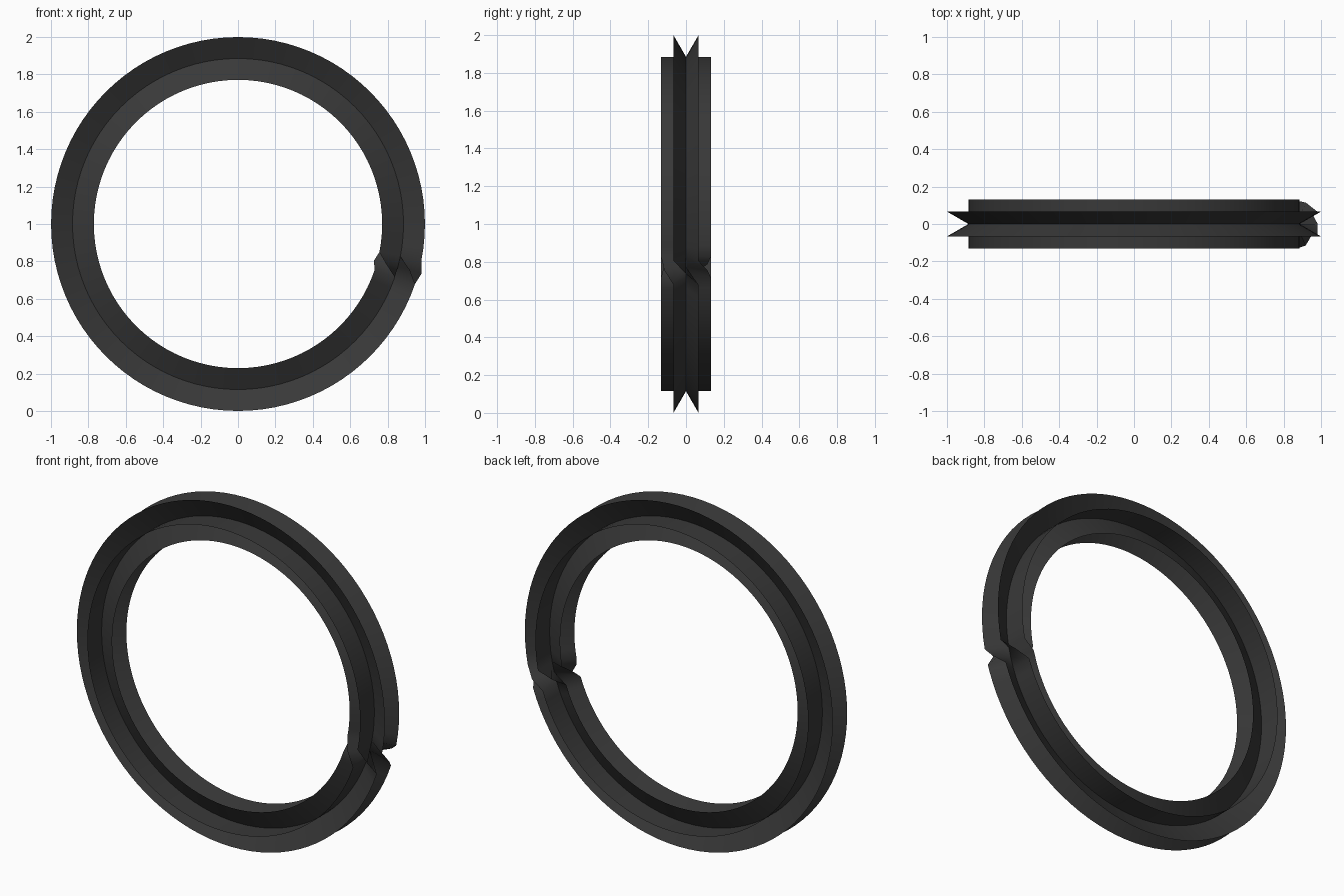
import bpy, bmesh, math

if "Cube" in bpy.data.objects:
    bpy.data.objects.remove(bpy.data.objects["Cube"])

SEGMENTS = 96      # steps round the ring
FINS = 6           # fins radiating from the core circle
CORE, FIN = 0.885, 0.132
TWIST_STEPS = 2    # short stretch where the fins turn by one place
START = math.radians(-11.25)

bm = bmesh.new()
step = 2 * math.pi / SEGMENTS


def point(i, k, length):
    """Point on fin k at step i, travelling clockwise seen from the front."""
    a = START - i * step
    turn = min(i / TWIST_STEPS, 1.0)
    f = math.radians(60) * (k - turn)
    r = CORE + length * math.sin(f)
    return (r * math.cos(a), length * math.cos(f), 1 + r * math.sin(a))


# Six thin fins, each with an edge on the core circle and a free outer edge
core = [[bm.verts.new(point(i, k, 0)) for k in range(FINS)] for i in range(SEGMENTS)]
tip = [[bm.verts.new(point(i, k, FIN)) for k in range(FINS)] for i in range(SEGMENTS)]
for i in range(SEGMENTS):
    j = (i + 1) % SEGMENTS
    for k in range(FINS):
        # After a full lap every fin joins its neighbour
        n = k if j else (k - 1) % FINS
        face = bm.faces.new((core[i][k], tip[i][k], tip[j][n], core[j][n]))
        face.smooth = True

mesh = bpy.data.meshes.new("twisted_fin_ring")
bm.to_mesh(mesh)
bm.free()
ring = bpy.data.objects.new("twisted_fin_ring", mesh)
bpy.context.collection.objects.link(ring)

# Dark grey finish
mat = bpy.data.materials.new("dark_grey")
mat.diffuse_color = (0.04, 0.04, 0.04, 1)
mat.use_nodes = True
mat.node_tree.nodes["Principled BSDF"].inputs["Base Color"].default_value = mat.diffuse_color
mesh.materials.append(mat)
